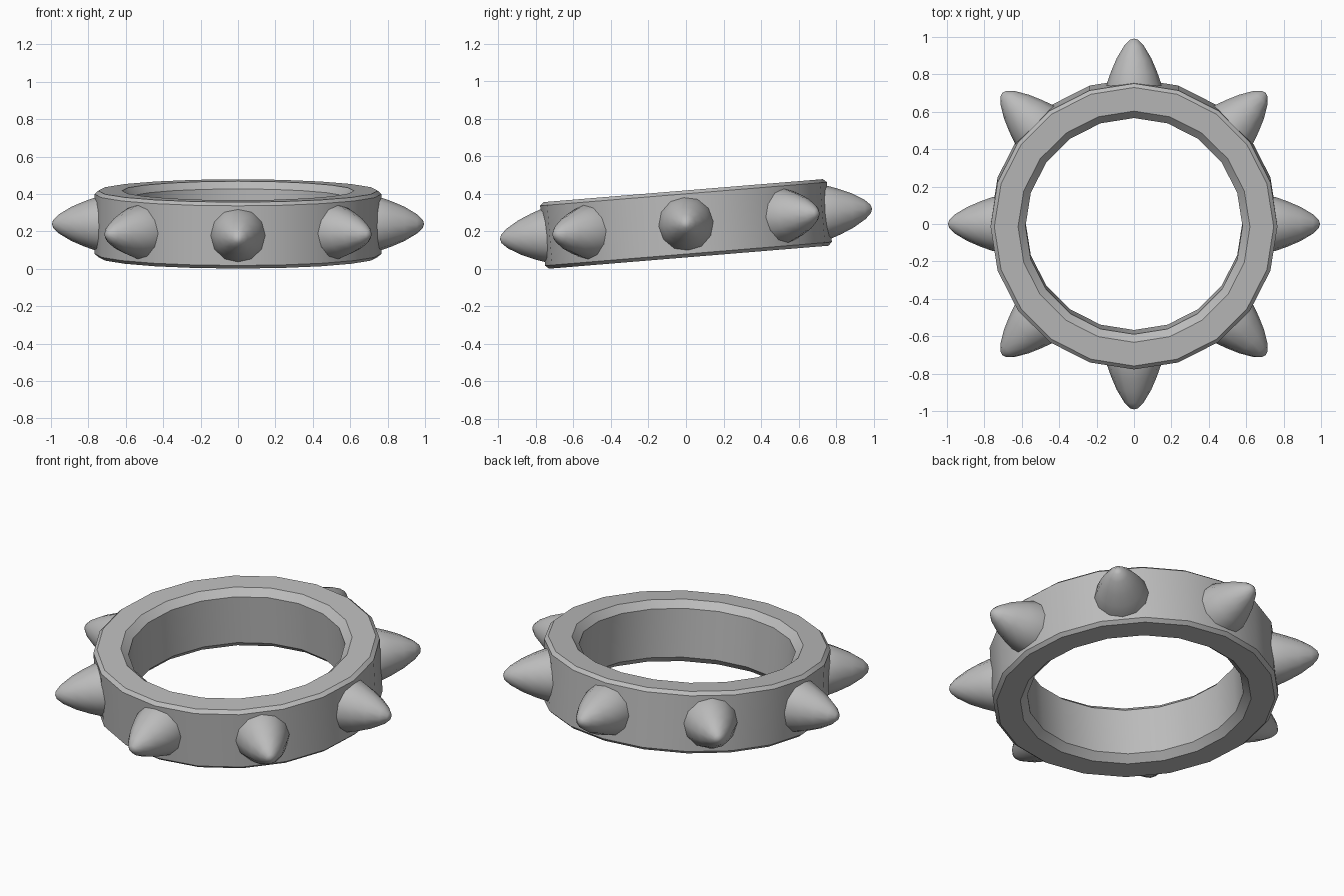
import bpy, bmesh, math
from mathutils import Matrix

cube = bpy.data.objects.get("Cube")
if cube:
    bpy.data.objects.remove(cube)

GREY = (0.5, 0.5, 0.5, 1)
metal = bpy.data.materials.new("grey_metal")
metal.use_nodes = True
metal.diffuse_color = GREY
metal.node_tree.nodes["Principled BSDF"].inputs["Base Color"].default_value = GREY

# The whole band leans up slightly toward the back
TILT = Matrix.Translation((0, 0, 0.24)) @ Matrix.Rotation(math.radians(4.7), 4, 'X')


def lathe(name, profile, sides, matrix, closed, sharp):
    """Revolve (radius, height) points around z."""
    bm = bmesh.new()
    rings = []
    for i in range(sides):
        a = math.tau * i / sides
        rings.append([bm.verts.new((r * math.cos(a), r * math.sin(a), h)) for r, h in profile])
    n = len(profile)
    for i in range(sides):
        p, q = rings[i], rings[(i + 1) % sides]
        for j in range(n if closed else n - 1):
            k = (j + 1) % n
            bm.faces.new((p[j], q[j], q[k], p[k]))
    bmesh.ops.remove_doubles(bm, verts=bm.verts, dist=0.0001)
    bmesh.ops.recalc_face_normals(bm, faces=bm.faces)
    mesh = bpy.data.meshes.new(name)
    bm.to_mesh(mesh)
    bm.free()
    mesh.materials.append(metal)
    obj = bpy.data.objects.new(name, mesh)
    bpy.context.collection.objects.link(obj)
    obj.matrix_world = matrix
    bpy.ops.object.select_all(action='DESELECT')
    obj.select_set(True)
    bpy.context.view_layer.objects.active = obj
    bpy.ops.object.shade_smooth_by_angle(angle=math.radians(sharp))
    return obj


# Band with chamfered rims, mirrored top to bottom
upper = [(0.58, 0.14), (0.62, 0.178), (0.747, 0.178), (0.767, 0.16)]
lower = [(r, -h) for r, h in reversed(upper)]
lathe("band", upper + lower, 20, TILT, True, 25)

# Eight bullet-shaped spikes, bases sunk into the band
spike = [(0, 0.70), (0.15, 0.70), (0.145, 0.755), (0.122, 0.82), (0.092, 0.89),
         (0.052, 0.957), (0.022, 0.988), (0, 0.995)]
for i in range(8):
    turn = Matrix.Rotation(math.tau * i / 8, 4, 'Z') @ Matrix.Rotation(math.pi / 2, 4, 'Y')
    lathe(f"spike_{i + 1}", spike, 12, TILT @ turn, False, 50)
